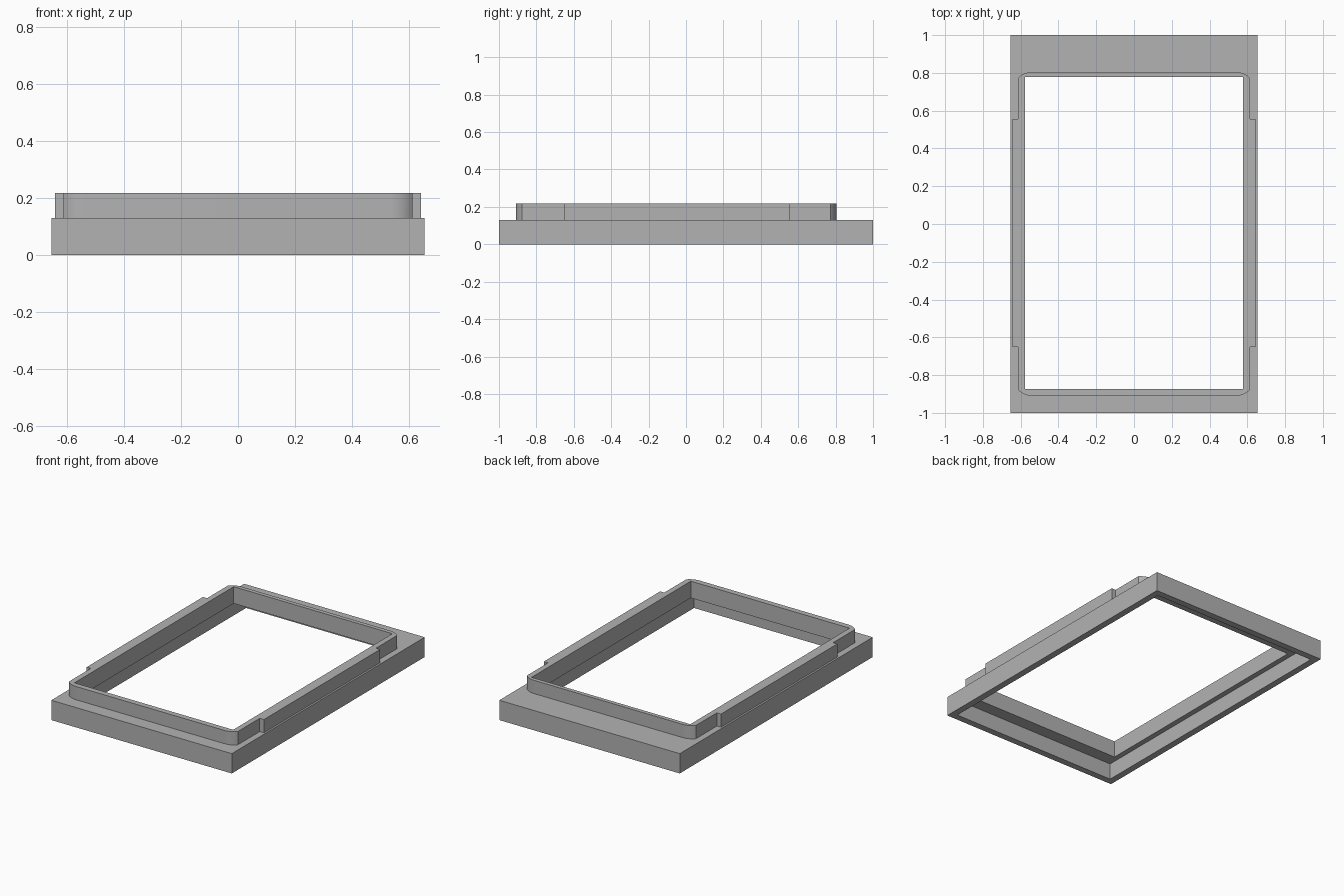
import bpy
import bmesh
import math

old = bpy.data.objects.get("Cube")
if old:
    bpy.data.objects.remove(old, do_unlink=True)

grey = bpy.data.materials.new("plain_grey")
grey.use_nodes = True
colour = (0.45, 0.45, 0.45, 1)
grey.diffuse_color = colour
grey.node_tree.nodes["Principled BSDF"].inputs["Base Color"].default_value = colour

HALF_X, HALF_Y = 0.655, 1.0
DECK, CEILING, TOP = 0.13, 0.107, 0.217
LIP_X, LIP_FRONT, LIP_BACK = 0.613, -0.91, 0.805
WALL = 0.037


def prism(name, outline, z0, z1):
    """Solid with a flat outline, from z0 up to z1."""
    bm = bmesh.new()
    face = bm.faces.new([bm.verts.new((x, y, z0)) for x, y in outline])
    new = bmesh.ops.extrude_face_region(bm, geom=[face])["geom"]
    top = [v for v in new if isinstance(v, bmesh.types.BMVert)]
    bmesh.ops.translate(bm, verts=top, vec=(0, 0, z1 - z0))
    bmesh.ops.recalc_face_normals(bm, faces=bm.faces)
    mesh = bpy.data.meshes.new(name)
    bm.to_mesh(mesh)
    bm.free()
    mesh.materials.append(grey)
    obj = bpy.data.objects.new(name, mesh)
    bpy.context.collection.objects.link(obj)
    return obj


def rect(half_x, y0, y1):
    return [(-half_x, y0), (half_x, y0), (half_x, y1), (-half_x, y1)]


def combine(target, tool, operation):
    """Apply a boolean and remove the tool solid."""
    bpy.context.view_layer.objects.active = target
    mod = target.modifiers.new(operation.lower(), 'BOOLEAN')
    mod.operation, mod.object, mod.solver = operation, tool, 'EXACT'
    bpy.ops.object.modifier_apply(modifier=mod.name)
    bpy.data.objects.remove(tool, do_unlink=True)


def lip_outline():
    """Right half with shallow rounded corners and a side tab, then mirrored."""
    steps, run, drop, sweep = 8, 0.075, 0.032, math.radians(50)

    def corner(y, sign):
        pts = []
        for i in range(steps + 1):
            a = sweep * i / steps
            pts.append((LIP_X - run + run * math.sin(a) / math.sin(sweep),
                        y + sign * drop * (1 - math.cos(a)) / (1 - math.cos(sweep))))
        return pts

    tab = [(LIP_X, -0.65), (0.643, -0.65), (0.643, 0.555), (LIP_X, 0.555)]
    right = corner(LIP_FRONT, 1) + tab + corner(LIP_BACK, -1)[::-1]
    return right + [(-x, y) for x, y in reversed(right)]


# Base slab with the raised lip on top
frame = prism("frame", rect(HALF_X, -HALF_Y, HALF_Y), 0, DECK)
combine(frame, prism("raised_lip", lip_outline(), CEILING + 0.01, TOP), 'UNION')

# Hollow underside, leaving a thin skirt
recess = rect(HALF_X - 0.044, -HALF_Y + 0.044, HALF_Y - 0.044)
combine(frame, prism("underside_recess", recess, -0.1, CEILING), 'DIFFERENCE')

# Rectangular opening through the middle
opening = rect(LIP_X - WALL, LIP_FRONT + WALL, LIP_BACK - 0.027)
combine(frame, prism("opening", opening, -0.1, TOP + 0.1), 'DIFFERENCE')

bpy.ops.object.select_all(action='DESELECT')
frame.select_set(True)
bpy.context.view_layer.objects.active = frame
bpy.ops.object.shade_smooth_by_angle(angle=math.radians(25))
